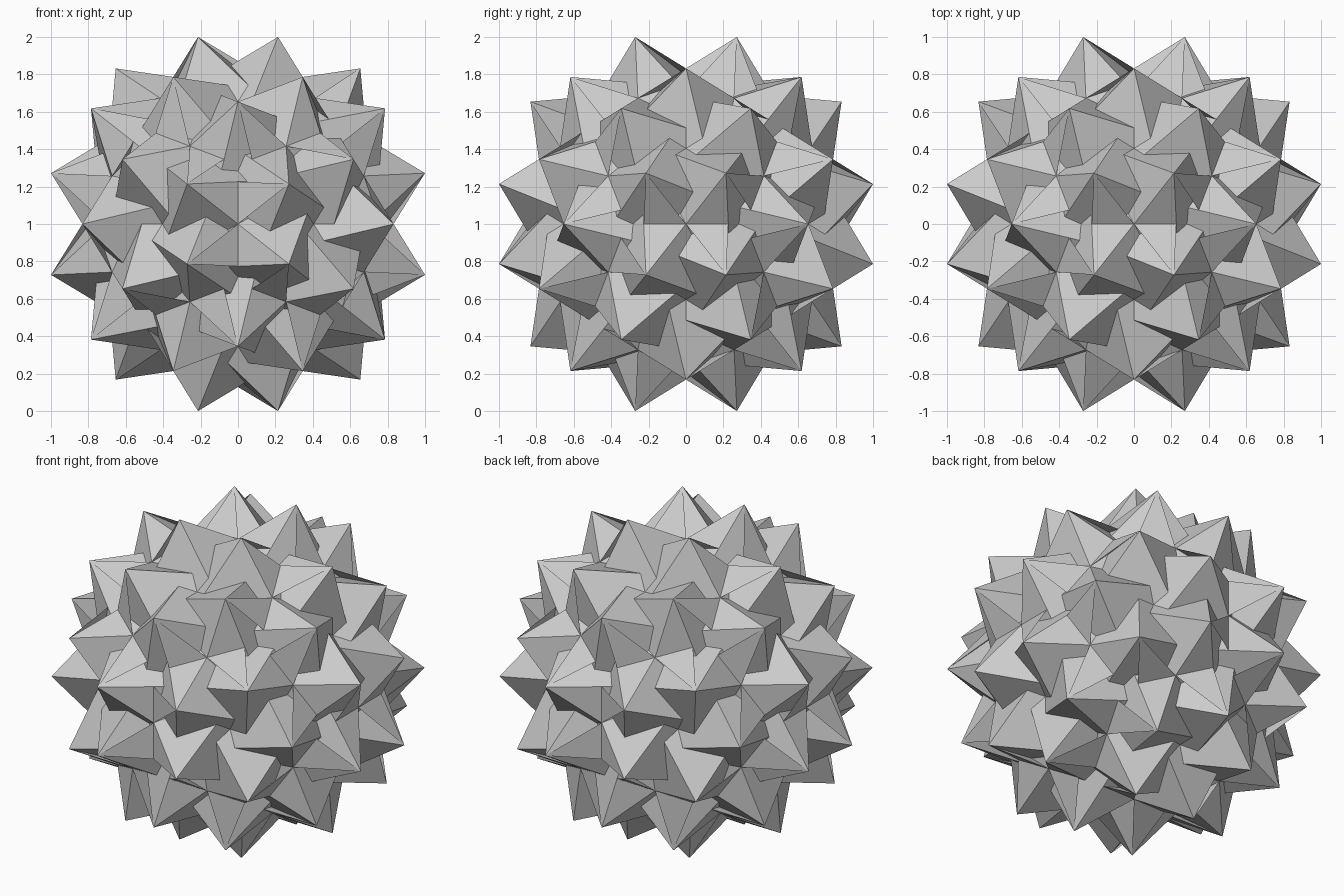
import bpy
from math import sqrt, pi
from mathutils import Vector, Matrix

if "Cube" in bpy.data.objects:
    bpy.data.objects.remove(bpy.data.objects["Cube"])

PHI = (1 + sqrt(5)) / 2
RISE = 1 / PHI + sqrt(PHI)               # largest coordinate before scaling
LIFT = Matrix.Translation((0, 0, 1))
HALF_TURNS = [Matrix.Diagonal((*s, 1)) for s in
              ((1, 1, 1), (1, -1, -1), (-1, 1, -1), (-1, -1, 1))]


def make_mesh(name, verts, faces):
    mesh = bpy.data.meshes.new(name)
    mesh.from_pydata(verts, [], faces)
    mesh.update()
    return mesh


def place(mesh, turns):
    """Repeat one part with every rotation, for each half turn."""
    for i, m in enumerate([t @ h for t in turns for h in HALF_TURNS]):
        ob = bpy.data.objects.new(f"{mesh.name}_{i + 1:02d}", mesh)
        bpy.context.collection.objects.link(ob)
        ob.matrix_world = LIFT @ m


# Triangle group: one triangle across a three-fold axis and its three neighbours
p, q, r = 1 - PHI ** -1.5, RISE, PHI ** -2 - PHI ** -0.5
a, b, c = [Vector(v) / RISE for v in ((p, q, r), (q, r, p), (r, p, q))]
triangles = make_mesh("triangle_group", [a, b, c, -a, -b, -c],
                      [(2, 1, 0), (1, 2, 3), (2, 0, 4), (0, 1, 5)])
five_fold = Vector((0, 1, PHI)).normalized()
place(triangles, [Matrix.Rotation(2 * pi * k / 5, 4, five_fold) for k in range(5)])


# Star pair: two five-pointed stars lying in one plane across a five-fold axis
axis = Vector((1, PHI, 0)).normalized()
verts, faces = [], []
for side in (1, -1):
    tip = Vector((q, -r, side * p)) / RISE
    centre = axis * tip.dot(axis)
    arm = tip - centre
    start = len(verts)
    for k in range(10):
        size = 1 if k % 2 == 0 else PHI ** -2
        verts.append(centre + Matrix.Rotation(pi * k / 5, 3, axis) @ arm * size)
    faces.append(list(range(start, start + 10)))
stars = make_mesh("star_pair", verts, faces)
place(stars, [Matrix.Rotation(2 * pi * k / 3, 4, Vector((1, 1, 1))) for k in range(3)])
